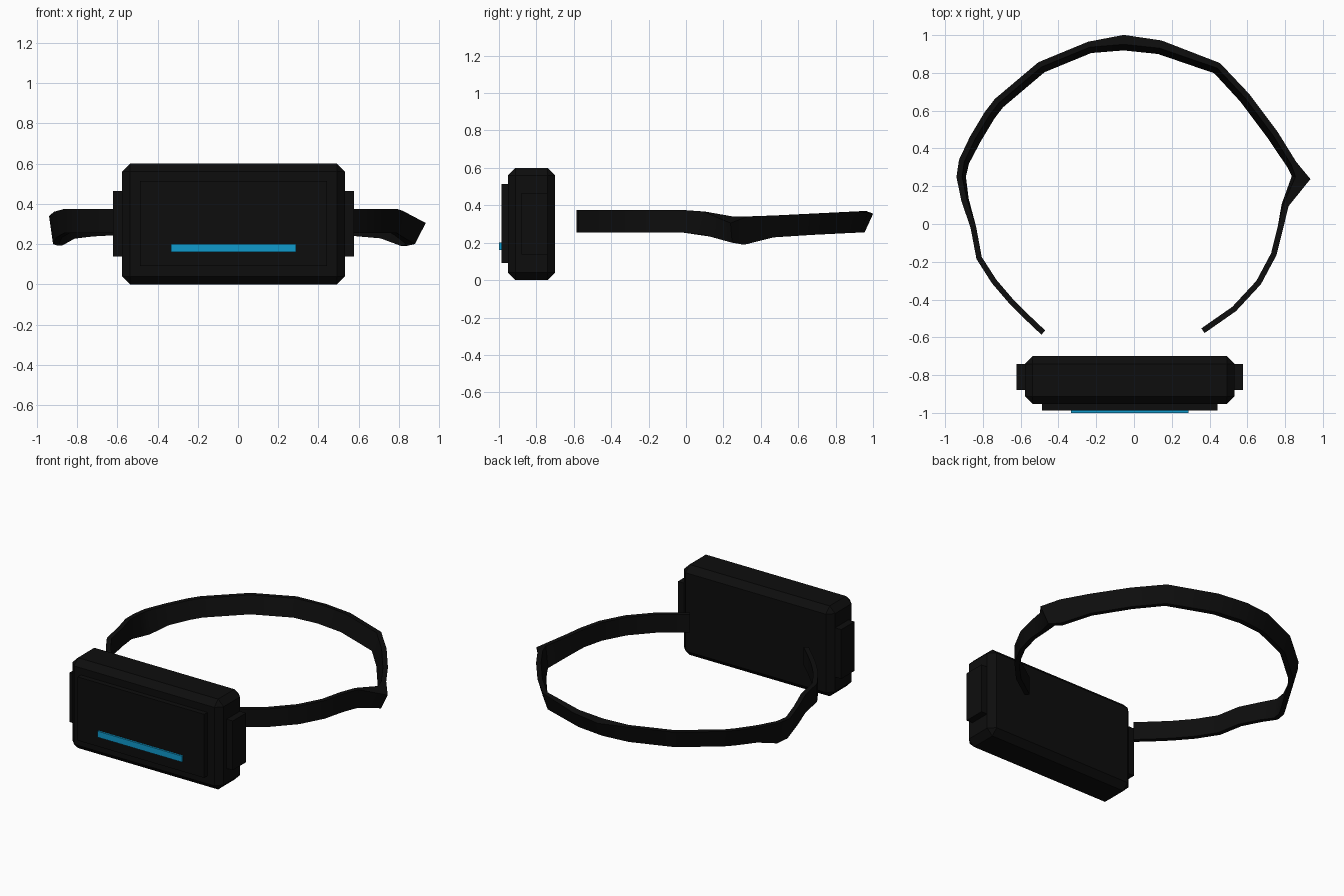
import bpy, bmesh
from mathutils import Vector

if "Cube" in bpy.data.objects:
    bpy.data.objects.remove(bpy.data.objects["Cube"])


def material(name, colour):
    m = bpy.data.materials.new(name)
    m.diffuse_color = (*colour, 1)
    m.use_nodes = True
    m.node_tree.nodes["Principled BSDF"].inputs["Base Color"].default_value = m.diffuse_color
    return m


BLACK = material("black_plastic", (0.004, 0.004, 0.004))
STRAP = material("black_strap", (0.004, 0.004, 0.004))
BLUE = material("blue_stripe", (0.005, 0.32, 0.6))


def add_object(name, bm, mat):
    bmesh.ops.recalc_face_normals(bm, faces=bm.faces)
    me = bpy.data.meshes.new(name)
    bm.to_mesh(me)
    bm.free()
    me.materials.append(mat)
    ob = bpy.data.objects.new(name, me)
    bpy.context.collection.objects.link(ob)
    return ob


def box(name, lo, hi, mat, chamfer=0):
    bm = bmesh.new()
    bmesh.ops.create_cube(bm, size=1)
    for v in bm.verts:
        v.co = Vector([a + (b - a) * (c + 0.5) for a, b, c in zip(lo, hi, v.co)])
    if chamfer:
        bmesh.ops.bevel(bm, geom=bm.edges[:], offset=chamfer, segments=1,
                        affect='EDGES', profile=0.5)
    return add_object(name, bm, mat)


# Front unit: chamfered case, raised front plate, side lugs, blue stripe
CX = -0.0225
box("case", (CX - 0.555, -0.952, 0), (CX + 0.555, -0.70, 0.6), BLACK, 0.04)
box("front_plate", (CX - 0.465, -0.987, 0.092), (CX + 0.465, -0.94, 0.514), BLACK)
for side, name in ((-1, "left_lug"), (1, "right_lug")):
    xs = sorted((CX + side * 0.54, CX + side * 0.6))
    box(name, (xs[0], -0.88, 0.138), (xs[1], -0.74, 0.465), BLACK)
box("stripe", (-0.333, -1.0, 0.16), (0.288, -0.985, 0.2), BLUE)

# Head strap: path from the left end round the back to the right end
PATH = [(-.48, -.575), (-.575, -.485), (-.65, -.41), (-.74, -.305), (-.82, -.18),
        (-.85, -.02), (-.895, .13), (-.915, .25), (-.90, .33), (-.84, .45),
        (-.765, .575), (-.715, .64), (-.49, .83), (-.235, .935), (-.055, .95),
        (.135, .93), (.44, .825), (.585, .67), (.735, .47), (.835, .315),
        (.86, .25), (.80, .10), (.775, -.02), (.74, -.16), (.66, -.31),
        (.53, -.45), (.365, -.565)]
# Height of the strap's underside and top edge by y
HEIGHTS = [(-1, .255, .375), (.05, .255, .375), (.25, .20, .34), (.32, .19, .34),
           (.42, .225, .343), (.6, .238, .352), (1, .258, .372)]
FLARE = {20: 0.05, 14: 0.02, 15: 0.012}    # puckers in the cloth


def heights(y):
    for (y0, a0, b0), (y1, a1, b1) in zip(HEIGHTS, HEIGHTS[1:]):
        if y <= y1:
            t = (y - y0) / (y1 - y0)
            return a0 + (a1 - a0) * t, b0 + (b1 - b0) * t


bm = bmesh.new()
rings = []
for i, p in enumerate(PATH):
    p = Vector(p)
    t = (Vector(PATH[min(i + 1, len(PATH) - 1)]) - Vector(PATH[max(i - 1, 0)])).normalized()
    n = Vector((-t.y, t.x))
    z0, z1 = heights(p.y)
    lean = 0.016 * min(max(p.y / 0.4, 0), 1)
    f = FLARE.get(i, 0)
    ring = []
    for off, z in ((-.015 - lean, z0), (.015 - lean + f * .3, z0),
                   (.015 + lean + f, z1 - f * .7), (-.015 + lean, z1)):
        q = p + n * off
        ring.append(bm.verts.new((q.x, q.y, z)))
    rings.append(ring)
for a, b in zip(rings, rings[1:]):
    for k in range(4):
        j = (k + 1) % 4
        bm.faces.new((a[k], a[j], b[j], b[k]))
bm.faces.new(rings[0])
bm.faces.new(rings[-1])
strap = add_object("head_strap", bm, STRAP)
bpy.context.view_layer.objects.active = strap
strap.select_set(True)
bpy.ops.object.shade_smooth_by_angle(angle=0.6)
